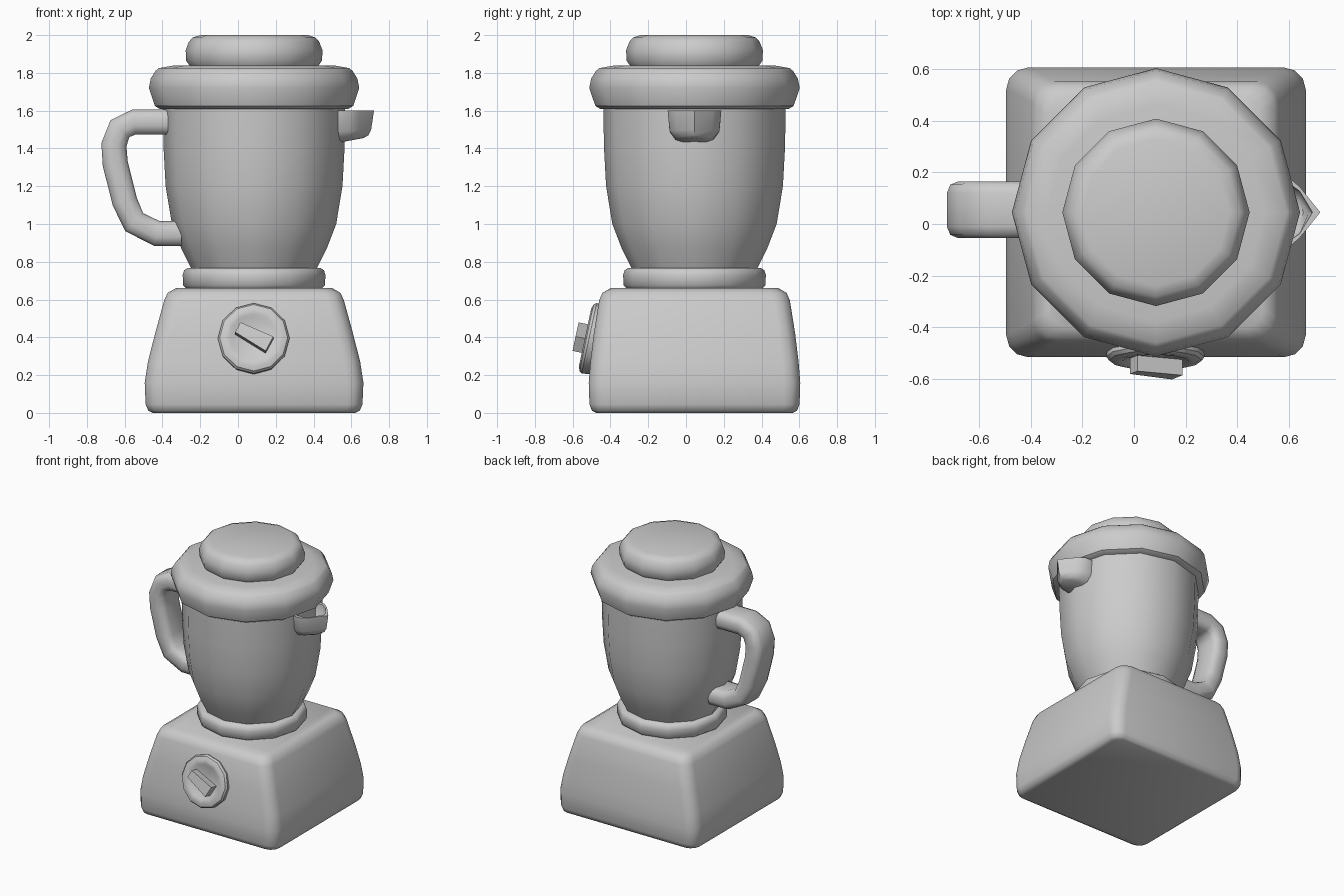
import bpy, bmesh, math
from mathutils import Matrix, Vector

if "Cube" in bpy.data.objects:
    bpy.data.objects.remove(bpy.data.objects["Cube"])

CX, CY = 0.085, 0.045   # shared vertical axis of the body


def loft(name, rings, angle=40, matrix=None):
    """Skin a list of equal-length closed rings and cap both ends."""
    bm = bmesh.new()
    rows = [[bm.verts.new(p) for p in ring] for ring in rings]
    n = len(rows[0])
    for a, b in zip(rows, rows[1:]):
        for i in range(n):
            j = (i + 1) % n
            bm.faces.new((a[i], a[j], b[j], b[i]))
    bm.faces.new(rows[0][::-1])
    bm.faces.new(rows[-1])
    if matrix:
        bm.transform(matrix)
    bmesh.ops.recalc_face_normals(bm, faces=bm.faces)
    mesh = bpy.data.meshes.new(name)
    bm.to_mesh(mesh)
    bm.free()
    ob = bpy.data.objects.new(name, mesh)
    bpy.context.collection.objects.link(ob)
    bpy.ops.object.select_all(action='DESELECT')
    bpy.context.view_layer.objects.active = ob
    ob.select_set(True)
    bpy.ops.object.shade_smooth_by_angle(angle=math.radians(angle))
    return ob


def lathe(name, profile, matrix=None, sides=12, angle=40):
    """Turn (radius, height) points into a 12-sided solid."""
    rings = [[(r * math.cos(2 * math.pi * i / sides),
               r * math.sin(2 * math.pi * i / sides), z) for i in range(sides)]
             for r, z in profile]
    return loft(name, rings, angle, matrix or Matrix.Translation((CX, CY, 0)))


def rounded_rect(hx, hy, r, steps=3):
    """Outline of a rectangle with rounded corners."""
    pts = []
    for k, (sx, sy) in enumerate(((1, 1), (-1, 1), (-1, -1), (1, -1))):
        for s in range(steps + 1):
            a = math.pi / 2 * (k + s / steps)
            pts.append((sx * (hx - r) + r * math.cos(a), sy * (hy - r) + r * math.sin(a)))
    return pts


# Motor base: rounded square tapering upward
base_rows = [(0.0, 0.535, 0.52, 0.05), (0.012, 0.56, 0.543, 0.07), (0.045, 0.574, 0.556, 0.08),
             (0.16, 0.579, 0.56, 0.085), (0.27, 0.562, 0.551, 0.085), (0.42, 0.524, 0.533, 0.085),
             (0.595, 0.476, 0.505, 0.085), (0.635, 0.458, 0.488, 0.085), (0.66, 0.415, 0.445, 0.07)]
loft("motor_base", [[(CX + x, CY + y, z) for x, y in rounded_rect(hx, hy, r)]
                    for z, hx, hy, r in base_rows], 50)

# Collar, jug, lid and lid cap
lathe("collar", [(0.35, 0.65), (0.375, 0.675), (0.378, 0.73), (0.37, 0.755), (0.35, 0.768)], angle=50)
lathe("jug", [(0.33, 0.76), (0.385, 0.87), (0.435, 1.0), (0.468, 1.2), (0.479, 1.4), (0.483, 1.62)])
lathe("lid", [(0.50, 1.61), (0.525, 1.625), (0.557, 1.72), (0.547, 1.77), (0.522, 1.81),
              (0.505, 1.825), (0.42, 1.84)])
lathe("lid_cap", [(0.335, 1.83), (0.36, 1.865), (0.362, 1.92), (0.345, 1.965), (0.325, 1.987),
                  (0.285, 2.0)])

# Handle: rounded section swept along a planar path
path = [Vector(p) for p in ((-0.36, 1.54), (-0.55, 1.54), (-0.625, 1.505), (-0.657, 1.42),
                            (-0.65, 1.32), (-0.60, 1.12), (-0.55, 1.01), (-0.43, 0.95), (-0.30, 0.95))]
handle_rings = []
for i, p in enumerate(path):
    t = (path[min(i + 1, len(path) - 1)] - path[max(i - 1, 0)]).normalized()
    nrm = Vector((t.y, -t.x))
    handle_rings.append([(p.x + nrm.x * u, CY + 0.01 + v, p.y + nrm.y * u)
                         for u, v in rounded_rect(0.067, 0.11, 0.045, 2)])
loft("handle", handle_rings, 50)


# Pouring spout: hollow pointed lip
def spout_ring(z, w, tip, tip_z):
    shape = [(0.53, -w), (0.59, -w), (0.64, -0.7 * w), (tip, 0),
             (0.64, 0.7 * w), (0.59, w), (0.53, w)]
    return [(min(x, tip), CY + y, z + (tip_z - z) * (x - 0.53) / (tip - 0.53) if x < tip else tip_z)
            for x, y in shape]


loft("spout", [spout_ring(1.43, 0.06, 0.665, 1.455), spout_ring(1.445, 0.10, 0.69, 1.47),
               spout_ring(1.49, 0.132, 0.705, 1.50), spout_ring(1.60, 0.142, 0.72, 1.60),
               spout_ring(1.60, 0.118, 0.69, 1.60), spout_ring(1.50, 0.105, 0.675, 1.51),
               spout_ring(1.465, 0.06, 0.655, 1.485)], 50)

# Dial on the sloping front face, local z pointing outward
dial_frame = Matrix.Translation((0.083, -0.513, 0.395)) @ Matrix.Rotation(math.radians(78), 4, 'X')
lathe("dial", [(0.185, -0.05), (0.19, 0.0), (0.18, 0.014), (0.155, 0.022), (0.13, 0.02),
               (0.115, 0.01)], dial_frame, angle=35)

# Pointer bar on the dial, slightly wider at one end
bar = [(-0.095, -0.03), (0.095, -0.044), (0.095, 0.044), (-0.095, 0.03)]
loft("dial_pointer", [[(x, y, z) for x, y in bar] for z in (0.0, 0.072)], 20,
     dial_frame @ Matrix.Rotation(math.radians(-28), 4, 'Z'))
